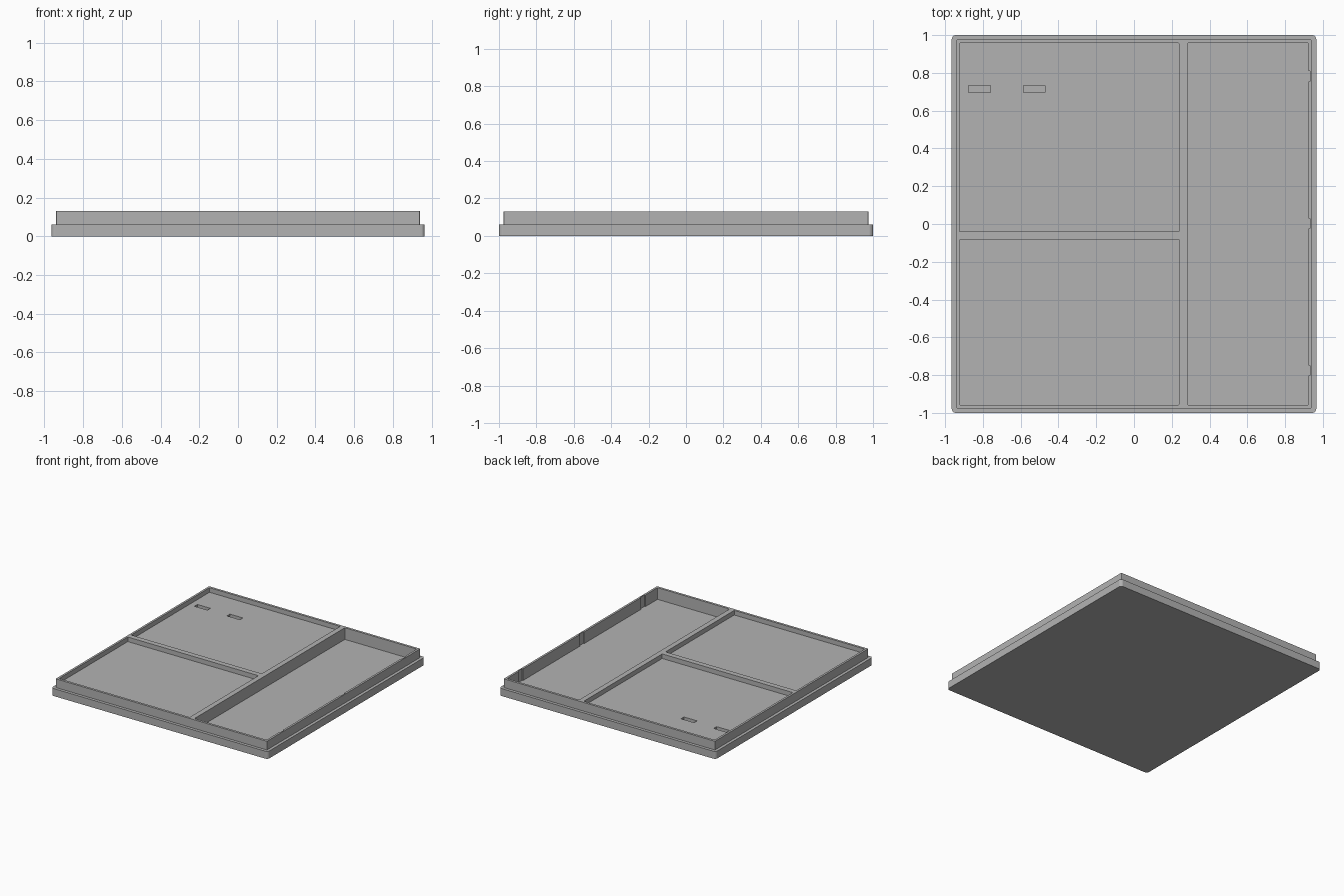
import bpy, bmesh
from math import pi, sin, cos

if "Cube" in bpy.data.objects:
    bpy.data.objects.remove(bpy.data.objects["Cube"])

LEDGE_Z, TOP_Z = 0.06, 0.13
DEEP_Z, SHALLOW_Z = 0.036, 0.093

grey = bpy.data.materials.new("plain grey")
grey.use_nodes = True
grey.diffuse_color = (0.45, 0.45, 0.45, 1)
grey.node_tree.nodes["Principled BSDF"].inputs["Base Color"].default_value = grey.diffuse_color


def rounded_rect(x0, x1, y0, y1, r, steps=5):
    """Counter-clockwise outline with rounded corners."""
    corners = [(x1 - r, y1 - r), (x0 + r, y1 - r), (x0 + r, y0 + r), (x1 - r, y0 + r)]
    points = []
    for quarter, (cx, cy) in enumerate(corners):
        for i in range(steps + 1):
            a = (quarter + i / steps) * pi / 2
            points.append((cx + r * cos(a), cy + r * sin(a)))
    return points


def loft(name, layers):
    """Closed solid through (outline, height) layers with equal point counts."""
    bm = bmesh.new()
    rings = [[bm.verts.new((x, y, z)) for x, y in outline] for outline, z in layers]
    for low, high in zip(rings, rings[1:]):
        for i in range(len(low)):
            j = (i + 1) % len(low)
            bm.faces.new((low[i], low[j], high[j], high[i]))
    bm.faces.new(rings[0][::-1])
    bm.faces.new(rings[-1])
    mesh = bpy.data.meshes.new(name)
    bm.to_mesh(mesh)
    bm.free()
    obj = bpy.data.objects.new(name, mesh)
    bpy.context.scene.collection.objects.link(obj)
    return obj


def cut(target, x0, x1, y0, y1, floor, radius=0.004):
    """Sink a straight-walled pocket into the target from above."""
    outline = rounded_rect(x0, x1, y0, y1, radius, 2)
    cutter = loft("pocket_cutter", [(outline, floor), (outline, TOP_Z + 0.05)])
    cutter.hide_render = True
    mod = target.modifiers.new("pocket", "BOOLEAN")
    mod.operation = "DIFFERENCE"
    mod.solver = "EXACT"
    mod.object = cutter
    return cutter


# Tray body: wide base plate, ledge, and a raised block set in from the edge
base = rounded_rect(-0.965, 0.965, -1, 1, 0.022)
rim = rounded_rect(-0.941, 0.941, -0.976, 0.976, 0.005)
tray = loft("tray", [(base, 0), (base, LEDGE_Z), (rim, LEDGE_Z), (rim, TOP_Z)])
tray.data.materials.append(grey)

# Compartments: two shallow ones on the right, one deep one on the left
cutters = [
    cut(tray, -0.924, 0.24, -0.04, 0.957, SHALLOW_Z),
    cut(tray, -0.924, 0.24, -0.957, -0.083, SHALLOW_Z),
    cut(tray, 0.282, 0.924, -0.957, 0.957, DEEP_Z),
]

# Finger slots in the floor of the back compartment
for x in (-0.818, -0.528):
    cutters.append(cut(tray, x - 0.058, x + 0.058, 0.696, 0.734, DEEP_Z, 0.001))

# Shallow upright grooves in the outer wall of the deep compartment
for y in (-0.776, 0.003, 0.782):
    cutters.append(cut(tray, 0.9, 0.932, y - 0.027, y + 0.027, DEEP_Z, 0.001))

# Bake the cuts and drop the helpers
depsgraph = bpy.context.evaluated_depsgraph_get()
tray.data = bpy.data.meshes.new_from_object(tray.evaluated_get(depsgraph))
tray.modifiers.clear()
for cutter in cutters:
    bpy.data.objects.remove(cutter)
tray.data.materials.clear()
tray.data.materials.append(grey)
for face in tray.data.polygons:
    face.material_index = 0
